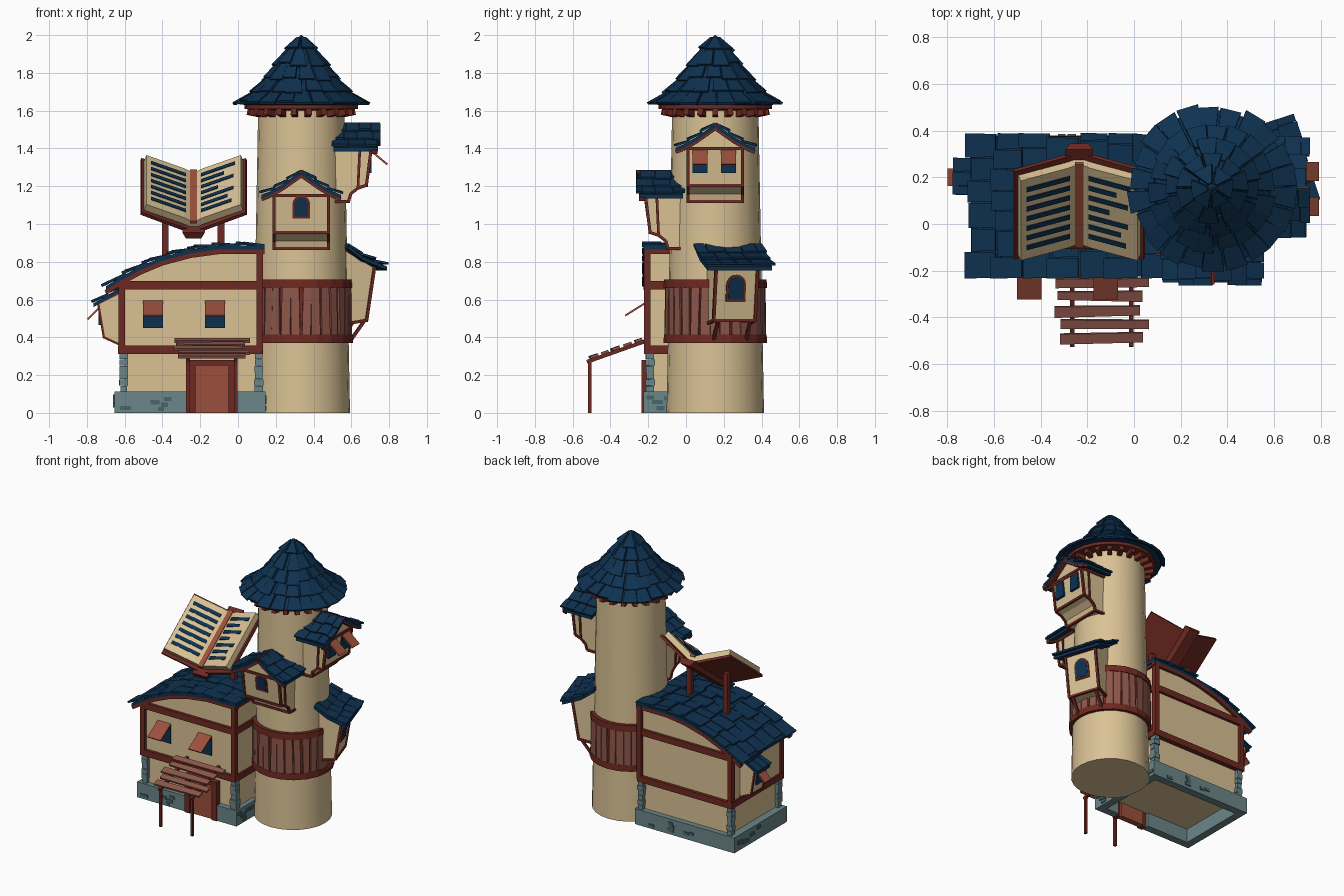
import bpy, bmesh, math, random
from mathutils import Vector as V

if "Cube" in bpy.data.objects:
    bpy.data.objects.remove(bpy.data.objects["Cube"])

random.seed(4)
U = random.uniform


def mat(name, *c):
    m = bpy.data.materials.new(name)
    m.diffuse_color = (*c, 1)
    m.use_nodes = True
    m.node_tree.nodes["Principled BSDF"].inputs["Base Color"].default_value = m.diffuse_color
    return m


PLASTER = mat("plaster", .70, .54, .30)
NAVY = mat("navy_tile", .0045, .031, .08)
TIMBER = mat("dark_timber", .155, .022, .015)
DOOR = mat("red_wood", .33, .08, .045)
PLANK = mat("weathered_plank", .27, .095, .07)
STONE = mat("stone", .15, .24, .25)
STONE2 = mat("dark_stone", .065, .13, .145)
Z = V((0, 0, 1))


def make(name, m, build, *args):
    bm = bmesh.new()
    build(bm, *args)
    bmesh.ops.recalc_face_normals(bm, faces=bm.faces)
    me = bpy.data.meshes.new(name)
    bm.to_mesh(me)
    bm.free()
    me.materials.append(m)
    o = bpy.data.objects.new(name, me)
    bpy.context.collection.objects.link(o)
    return o


def loft(bm, a, b):
    a, b = [bm.verts.new(p) for p in a], [bm.verts.new(p) for p in b]
    for i in range(len(a)):
        j = (i + 1) % len(a)
        bm.faces.new((a[i], a[j], b[j], b[i]))
    bm.faces.new(a[::-1])
    bm.faces.new(b)


def plank(bm, p, q, side, w0, w1, t):
    n = side.cross(q - p).normalized() * t / 2
    ring = lambda c, w: [c + side * w / 2 * s + n * k for s, k in ((-1, -1), (1, -1), (1, 1), (-1, 1))]
    loft(bm, ring(p, w0), ring(q, w1))


def beam(bm, p, q, w, t=None):
    p, q = V(p), V(q)
    s = (q - p).cross(Z)
    s = s.normalized() if s.length > 1e-4 else V((1, 0, 0))
    plank(bm, p, q, s, w, w, t or w)


def beams(bm, rows):
    for r in rows:
        beam(bm, *r)


def box(bm, x0, x1, y0, y1, z0, z1):
    loft(bm, [V((x, y, z0)) for x, y in ((x0, y0), (x1, y0), (x1, y1), (x0, y1))],
         [V((x, y, z1)) for x, y in ((x0, y0), (x1, y0), (x1, y1), (x0, y1))])


def prism(bm, pts, f, c0, c1):
    loft(bm, [f(a, b, c0) for a, b in pts], [f(a, b, c1) for a, b in pts])


def frame(ox, oy, ang):
    c, s = math.cos(ang), math.sin(ang)
    return lambda x, y, z: V((ox + x * c - y * s, oy + x * s + y * c, z))


def at(path, t):
    # point and upward normal along a polyline
    pts = [V(p) for p in path]
    L = [(b - a).length for a, b in zip(pts, pts[1:])]
    d = t * sum(L)
    for i, l in enumerate(L):
        if d <= l or i == len(L) - 1:
            e = (pts[i + 1] - pts[i]).normalized()
            n = V((-e.y, e.x))
            return pts[i] + e * d, n if n.y > 0 else -n
        d -= l


def lathe(bm, prof, n, cx, cy):
    rings = [[bm.verts.new((cx + r * math.cos(k * math.tau / n), cy + r * math.sin(k * math.tau / n), z))
              for k in range(n)] for r, z in prof]
    for a, b in zip(rings, rings[1:]):
        for k in range(n):
            bm.faces.new((a[k], a[(k + 1) % n], b[(k + 1) % n], b[k]))
    bm.faces.new(rings[0])
    bm.faces.new(rings[-1])


def tiled(bm, path, f, c0, c1, rows, w):
    # roof sheet with overlapping uneven tiles; f(a, b, c) maps slope and width to space
    low = [(a, b - .02) for a, b in path]
    prism(bm, path + low[::-1], f, c0, c1)
    side = (f(0, 0, 1) - f(0, 0, 0)).normalized()
    for i in range(rows):
        c = c0 - .01
        while c < c1 - .01:
            ww = min(w * U(.75, 1.25), c1 + .015 - c)
            (p, n), (q, m) = at(path, i / rows), at(path, (i + 1) / rows + U(-.02, .035))
            p, q = p + n * .002, q + m * U(.01, .018)
            plank(bm, f(p.x, p.y, c + ww / 2), f(q.x, q.y, c + ww / 2), side, ww * .92, ww * .98, .012)
            c += ww


# Tower with plank band
CX, CY = .335, .155
tower = make("tower_wall", PLASTER, lathe, [(.258, 0), (.245, .7), (.228, 1.63)], 24, CX, CY)
tower.select_set(True)
bpy.context.view_layer.objects.active = tower
bpy.ops.object.shade_smooth_by_angle(angle=math.radians(35))
make("band_backing", TIMBER, lathe, [(.258, .39), (.256, .68)], 24, CX, CY)
for nm, z in (("lower_band_ring", .37), ("upper_band_ring", .66)):
    make(nm, TIMBER, lathe, [(.255, z), (.274, z), (.272, z + .045), (.25, z + .045)], 20, CX, CY)


def band(bm):
    for k in range(30):
        f = frame(CX, CY, k * math.tau / 30 + U(-.02, .02))
        side = f(0, 1, 0) - f(0, 0, 0)
        plank(bm, f(.262, 0, .40), f(.26, U(-.006, .006), .67), side, U(.042, .052), U(.042, .052), .012)


make("band_planks", PLANK, band)


# Conical tower roof
def cone(bm):
    prof = [(.004, 2.0), (.07, 1.92), (.18, 1.77), (.25, 1.695), (.31, 1.65), (.335, 1.635)]
    lathe(bm, prof + [(.22, 1.62)], 24, CX, CY)
    for i, n in enumerate((6, 10, 14, 18, 22)):
        for k in range(n):
            f = frame(CX, CY, (k + i * .4 + U(-.12, .12)) * math.tau / n)
            (p, a), (q, b) = at(prof, max(.04, i / 5 - .02)), at(prof, (i + 1) / 5 + U(-.01, .045))
            p, q = p + a * .002, q + b * .014
            plank(bm, f(p.x, 0, p.y), f(q.x, 0, q.y), f(0, 1, 0) - f(0, 0, 0),
                  p.x * 5.6 / n, q.x * 5.9 / n, .014)


make("tower_roof", NAVY, cone)


def rafters(bm):
    for k in range(22):
        f = frame(CX, CY, k * math.tau / 22)
        beam(bm, f(.21, 0, 1.585), f(.285, 0, 1.60), .03, .045)


make("eave_rafters", TIMBER, rafters)
make("eave_ring", TIMBER, lathe, [(.225, 1.6), (.30, 1.61), (.30, 1.632), (.22, 1.632)], 24, CX, CY)


# Projecting rooms: side profile, timber frame, window helpers
def room(name, f, prof, hw, t=.016):
    make(name + "_walls", PLASTER, prism, prof, lambda a, b, c: f(a, c, b), -hw, hw)
    rows = [(f(*[a[0], s * hw, a[1]]), f(b[0], s * hw, b[1]), t) for a, b in zip(prof, prof[1:]) for s in (-1, 1)]
    rows += [(f(a, -hw, b), f(a, hw, b), t) for a, b in prof[1:-1] if b in (prof[1][1], prof[-2][1], prof[-3][1])]
    make(name + "_frame", TIMBER, beams, rows)


def arch(name, f, face, y, z0, w, h):
    def pts(g):
        r = w / 2 + g
        return [(y - r, z0 - g), (y + r, z0 - g)] + [
            (y + r * math.cos(k * math.pi / 8), z0 + h - w / 2 + r * math.sin(k * math.pi / 8)) for k in range(9)]
    g = lambda a, b, c: f(face(b) + c, a, b)
    make(name + "_window_frame", TIMBER, prism, pts(.012), g, -.004, .006)
    make(name + "_window", NAVY, prism, pts(0), g, -.004, .009)


def awning(name, f, x, y, z, w, h, drop=.07, out=.09):
    make(name + "_pane", NAVY, prism, [(y - w / 2, z - h), (y + w / 2, z - h), (y + w / 2, z), (y - w / 2, z)],
         lambda a, b, c: f(x + c, a, b), -.01, .006)
    side = f(0, 1, 0) - f(0, 0, 0)
    make(name + "_shutter", DOOR, plank, f(x, y, z + .005), f(x + out, y, z - drop), side, w, w, .01)


def dormer(name, ang, dz):
    f = frame(CX, CY, ang)
    prof = [(.15, 1.12), (.25, 1.12), (.262, 1.16), (.30, 1.19), (.345, 1.205), (.37, 1.40), (.15, 1.40)]
    room(name, f, [(a, b + dz) for a, b in prof], .145)
    make(name + "_gable", PLASTER, prism, [(-.15, 1.39 + dz), (.15, 1.39 + dz), (0, 1.515 + dz)],
         lambda a, b, c: f(c, a, b), .15, .367)
    make(name + "_studs", TIMBER, beams, [(f(.30, s * .146, 1.19 + dz), f(.31, s * .146, 1.4 + dz), .014) for s in (-1, 1)])
    path = [(0, 1.53 + dz), (.1, 1.46 + dz), (.17, 1.42 + dz), (.21, 1.405 + dz)]
    for s, nm in ((-1, "_roof_left"), (1, "_roof_right")):
        make(name + nm, NAVY, tiled, path, lambda a, b, c: f(c, s * a, b), .17, .405, 3, .075)
    make(name + "_bargeboards", TIMBER, beams,
         [(f(.388, s * p[0], p[1] - .024), f(.388, s * q[0], q[1] - .024), .03, .02)
          for p, q in zip(path, path[1:]) for s in (-1, 1)] + [(f(.2, 0, 1.525 + dz), f(.415, 0, 1.525 + dz), .02)])
    return f


f = dormer("front_dormer", -math.pi / 2, -.25)
arch("front_dormer", f, lambda z: .345 + (z - .955) * .128, 0, 1.04, .07, .10)
f = dormer("side_dormer", 0, 0)
for i, y in enumerate((-.08, .07)):
    awning("side_dormer_%d" % i, f, .366, y, 1.385, .08, .115)

# Lower side bay on the tower
f = frame(CX, CY, math.radians(18))
room("side_bay", f, [(.2, .47), (.325, .49), (.37, .775), (.2, .87)], .115)
arch("side_bay", f, lambda z: .325 + (z - .49) * .158, 0, .60, .085, .12)
make("side_bay_roof", NAVY, tiled, [(.2, .89), (.29, .825), (.42, .775)], lambda a, b, c: f(a, c, b), -.18, .18, 3, .08)
make("side_bay_struts", TIMBER, beams, [(f(.25, s * .09, .39), f(.32, s * .09, .485), .016) for s in (-1, 1)])

# Small bay on the left house wall
f = frame(-.62, .2, math.pi)
room("left_bay", f, [(-.02, .35), (.09, .40), (.12, .58), (-.02, .65)], .065, .012)
make("left_bay_roof", NAVY, tiled, [(-.01, .67), (.07, .625), (.145, .58)], lambda a, b, c: f(a, c, b), -.075, .075, 2, .05)
awning("left_bay", f, .112, 0, .555, .075, .09, .06, .065)

# House walls, roof, timber
roof = [(.14, .885), (-.1, .885), (-.25, .865), (-.40, .825), (-.52, .775), (-.62, .72), (-.70, .67)]
flat = lambda a, b, c: V((a, c, b))
wall = [(-.62, .33), (.12, .33), (.12, .87)] + [(a, b - .012) for a, b in roof[1:6]]
make("house_upper_walls", PLASTER, prism, wall, flat, -.20, .355)
make("house_lower_walls", PLASTER, box, -.60, .11, -.185, .34, .10, .34)
make("house_roof", NAVY, tiled, roof, flat, -.225, .375, 7, .10)
rows = []
for y in (-.205, .36):
    rows += [((-.615, y, .33), (-.615, y, .71), .035), ((.115, y, .33), (.115, y, .87), .035),
             ((-.635, y, .335), (.13, y, .335), .035, .045), ((-.63, y, .677), (.13, y, .677), .03, .045)]
    rows += [((*[a[0], y], a[1] - .032), (b[0], y, b[1] - .032), .03, .025) for a, b in zip(roof, roof[1:])]
for x, zs in ((-.615, (.335, .68)), (.115, (.335, .677, .865))):
    rows += [((x, -.2, z), (x, .36, z), .035, .045) for z in zs]
make("house_timbers", TIMBER, beams, rows)
f = frame(0, 0, -math.pi / 2)
for i, x in enumerate((-.45, -.122)):
    awning("house_window_%d" % i, f, .202, x, .585, .105, .135, .07, .12)


# Stone footing ring, corner stones and scattered blocks
def footing(bm):
    for b in ((-.655, -.265, -.225, -.17), (-.01, .145, -.225, -.17), (-.655, .145, .325, .38),
              (-.655, -.60, -.17, .325), (.09, .145, -.17, .325)):
        box(bm, *b, 0, .112)
    for x in (-.605, .11):
        for y in (-.19, .345):
            for k in range(6):
                w, d = U(.017, .026), U(.017, .026)
                box(bm, x - w, x + w, y - d, y + d, .11 + k * .035, .143 + k * .035)


make("stone_footing", STONE, footing)


def blocks(bm):
    for k in range(26):
        z, w, x, y = U(.02, .09), U(.015, .03), U(-.62, .11), U(-.19, .34)
        if k % 4 == 0 and not -.30 < x < .02:
            box(bm, x - w, x + w, -.231, -.22, z - .011, z + .011)
        elif k % 4 == 1:
            box(bm, x - w, x + w, .375, .386, z - .011, z + .011)
        elif k % 4 == 2:
            box(bm, -.661, -.65, y - w, y + w, z - .011, z + .011)
        else:
            box(bm, .14, .151, y - w, y + w, z - .011, z + .011)


make("stone_blocks", STONE2, blocks)

# Door and plank porch
make("door", DOOR, box, -.23, -.045, -.222, -.18, 0, .255)
make("door_frame", TIMBER, beams, [((x, -.215, 0), (x, -.215, .28), .04) for x in (-.245, -.03)]
     + [((-.265, -.215, .265), (-.01, -.215, .265), .04, .03)])
make("porch_frame", TIMBER, beams, [r for x in (-.265, -.012) for r in (
    ((x, -.20, .385), (x, -.525, .27), .02), ((x, -.51, 0), (x, -.51, .275), .018))])


def porch(bm):
    for y in (-.25, -.31, -.37, -.43, -.485):
        z = .402 + (y + .2) * .354
        plank(bm, V((-.335 + U(-.01, .03), y + U(-.008, .008), z)), V((.045 + U(-.02, .02), y, z)),
              V((0, .943, .334)), U(.035, .05), U(.035, .05), .014)


make("porch_planks", PLANK, porch)

# Open book on posts
vv, ww = V((0, .795, .607)), V((0, -.607, .795))
book = lambda u, w, v: V((-.235 + u, -.085, 1.01)) + vv * v + ww * w
for s, nm in ((-1, "left"), (1, "right")):
    g = lambda a, b, c: book(s * a, b, c)
    make(nm + "_pages", PLASTER, prism, [(0, 0), (.05, .03), (.25, .118), (.262, .08), (.06, -.01), (0, -.04)], g, 0, .43)
    make(nm + "_cover", TIMBER, prism, [(0, -.04), (.05, -.022), (.275, .082), (.282, .066), (.05, -.042), (0, -.058)],
         g, -.022, .452)

    def lines(bm):
        for k in range(7):
            e = .225 if s < 0 else (.22, .16, .21, .13, .21, .18, .20)[k]
            v = .375 - k * .052
            h = lambda a: .03 + (a - .05) * .44
            prism(bm, [(.04, h(.04) + .002), (e, h(e) + .002), (e, h(e) + .006), (.04, h(.04) + .006)], g, v - .012, v + .012)
    make(nm + "_page_bars", NAVY, lines)
make("book_spine", TIMBER, prism, [(-.06, -.03), (.06, -.03), (.04, -.072), (-.04, -.072)], book, -.05, .485)
make("bookmark", DOOR, prism, [(-.018, .016), (.018, .016), (.018, 0), (-.018, 0)], book, -.01, .44)
make("book_posts", TIMBER, beams, [((x, .08, .80), (x, .08, 1.13), .036) for x in (-.385, -.09)])
